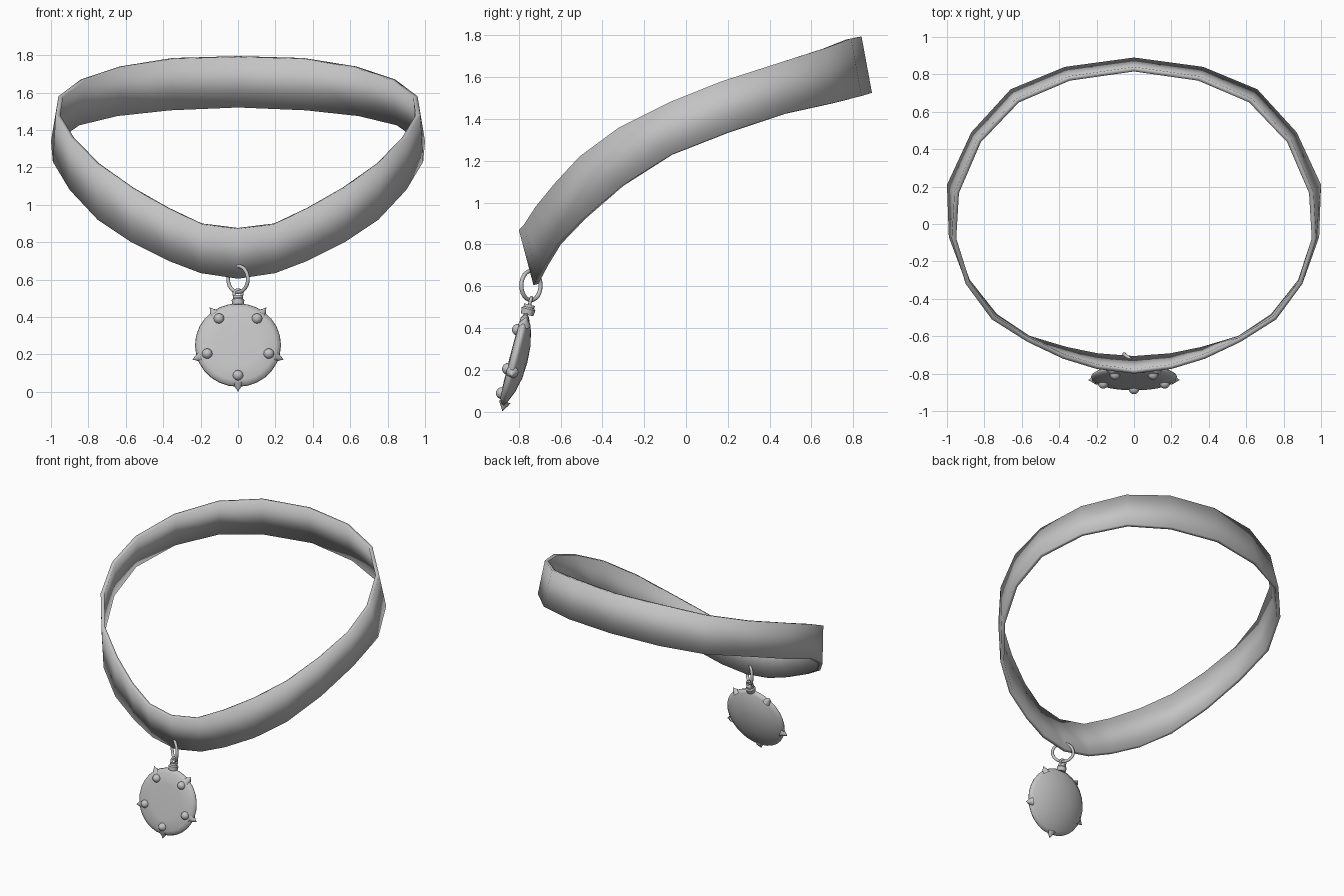
import bpy
import bmesh
import math
from mathutils import Matrix, Vector

cube = bpy.data.objects.get("Cube")
if cube:
    bpy.data.objects.remove(cube, do_unlink=True)

GREY = 0.55
mat = bpy.data.materials.new("plain grey")
mat.use_nodes = True
mat.diffuse_color = (GREY, GREY, GREY, 1)
mat.node_tree.nodes["Principled BSDF"].inputs["Base Color"].default_value = (GREY, GREY, GREY, 1)


def finish(name, bm, matrix=Matrix(), sharp=None):
    """Turn a bmesh into a smooth-shaded object."""
    bmesh.ops.recalc_face_normals(bm, faces=bm.faces)
    mesh = bpy.data.meshes.new(name)
    bm.to_mesh(mesh)
    bm.free()
    mesh.materials.append(mat)
    obj = bpy.data.objects.new(name, mesh)
    bpy.context.collection.objects.link(obj)
    obj.matrix_world = matrix
    bpy.ops.object.select_all(action='DESELECT')
    obj.select_set(True)
    bpy.context.view_layer.objects.active = obj
    if sharp is None:
        bpy.ops.object.shade_smooth()
    else:
        bpy.ops.object.shade_smooth_by_angle(angle=math.radians(sharp))
    return obj


def lathe(name, profile, steps, matrix, sharp=None):
    """Revolve (radius, height) points about the local z axis."""
    bm = bmesh.new()
    verts = [bm.verts.new((r, 0, z)) for r, z in profile]
    edges = [bm.edges.new(pair) for pair in zip(verts, verts[1:])]
    bmesh.ops.spin(bm, geom=verts + edges, cent=(0, 0, 0), axis=(0, 0, 1),
                   angle=math.tau, steps=steps, use_duplicate=False)
    bmesh.ops.remove_doubles(bm, verts=bm.verts, dist=0.0005)
    return finish(name, bm, matrix, sharp)


def wire_ring(name, radius, tube, matrix, steps=24, sides=8):
    """A torus, lathed from a closed circular section."""
    section = [(radius + tube * math.cos(math.tau * i / sides),
                tube * math.sin(math.tau * i / sides)) for i in range(sides + 1)]
    return lathe(name, section, steps, matrix)


# Collar band: outer top and bottom edge points from front centre to back centre
half = [
    ((0, -.80, .87), (0, -.73, .605)),
    ((.20, -.775, .895), (.20, -.715, .635)),
    ((.38, -.72, .98), (.37, -.68, .70)),
    ((.57, -.63, 1.09), (.57, -.62, .80)),
    ((.76, -.51, 1.22), (.75, -.50, .92)),
    ((.90, -.32, 1.36), (.90, -.31, 1.08)),
    ((.975, -.08, 1.48), (.99, -.07, 1.23)),
    ((.96, .17, 1.58), (1, .21, 1.34)),
    ((.84, .45, 1.67), (.87, .49, 1.43)),
    ((.63, .67, 1.74), (.66, .72, 1.48)),
    ((.35, .79, 1.785), (.37, .84, 1.51)),
    ((0, .84, 1.795), (0, .89, 1.525)),
]
stations = [(Vector(t), Vector(b)) for t, b in half]
flip = Matrix.Diagonal((-1, 1, 1))
stations += [(flip @ t, flip @ b) for t, b in reversed(stations[1:-1])]
count = len(stations)
THICK = 0.025

bm = bmesh.new()
loops = []
for i, (top, bottom) in enumerate(stations):
    along = stations[(i + 1) % count][0] - stations[i - 1][0]
    inward = (top - bottom).cross(along).normalized() * THICK
    if inward.x * top.x + inward.y * top.y > 0:
        inward.negate()
    loops.append([bm.verts.new(p) for p in (top, bottom, bottom + inward, top + inward)])
for i in range(count):
    a, b = loops[i], loops[(i + 1) % count]
    for j in range(4):
        k = (j + 1) % 4
        bm.faces.new((a[j], b[j], b[k], a[k]))
finish("collar_band", bm)

# Hanging ring, turned partly sideways through the band's lower edge
ring_turn = Matrix.Rotation(math.radians(-41), 4, 'Z') @ Matrix.Rotation(math.radians(90), 4, 'X')
wire_ring("hanging_ring", .07, .01, Matrix.Translation((0, -.742, .603)) @ ring_turn)

# Pendant frame: local y runs up the tilted disc, local z faces forward
tilt = Matrix.Translation((0, -.815, .25)) @ Matrix.Rotation(math.radians(75.7), 4, 'X')

# Pendant disc: flat bevelled front, domed back
disc = [(0, -.058), (.08, -.053), (.15, -.037), (.205, -.014), (.23, 0),
        (.226, .012), (.20, .026), (.12, .029), (0, .03)]
lathe("pendant_disc", disc, 28, tilt)

# Neck and small loop joining the pendant to the ring
up = Matrix.Rotation(math.radians(-90), 4, 'X')
neck = [(0, -.02), (.03, -.02), (.034, .008), (.026, .016), (.026, .03), (0, .03)]
lathe("pendant_neck", neck, 12, tilt @ Matrix.Translation((0, .24, 0)) @ up, 40)
wire_ring("pendant_loop", .022, .008, tilt @ Matrix.Translation((0, .283, 0)), 16)

# Five round studs on the face and five spikes on the rim
arc = [math.radians(a) for a in (0, 30, 60, 90)]
dome = [(.029 * math.cos(a), .029 * math.sin(a)) for a in arc]
spike = [(.03, -.012), (.018, .008), (.008, .022), (0, .036)]
for n in range(5):
    angle = math.radians(-90 + 72 * n)
    out = Vector((math.cos(angle), math.sin(angle), 0))
    lathe(f"stud_{n + 1}", [(.029, -.02)] + dome, 12,
          tilt @ Matrix.Translation(out * .173 + Vector((0, 0, .024))))
    aim = out.to_track_quat('Z', 'Y').to_matrix().to_4x4()
    lathe(f"rim_spike_{n + 1}", spike, 10, tilt @ Matrix.Translation(out * .222) @ aim)
